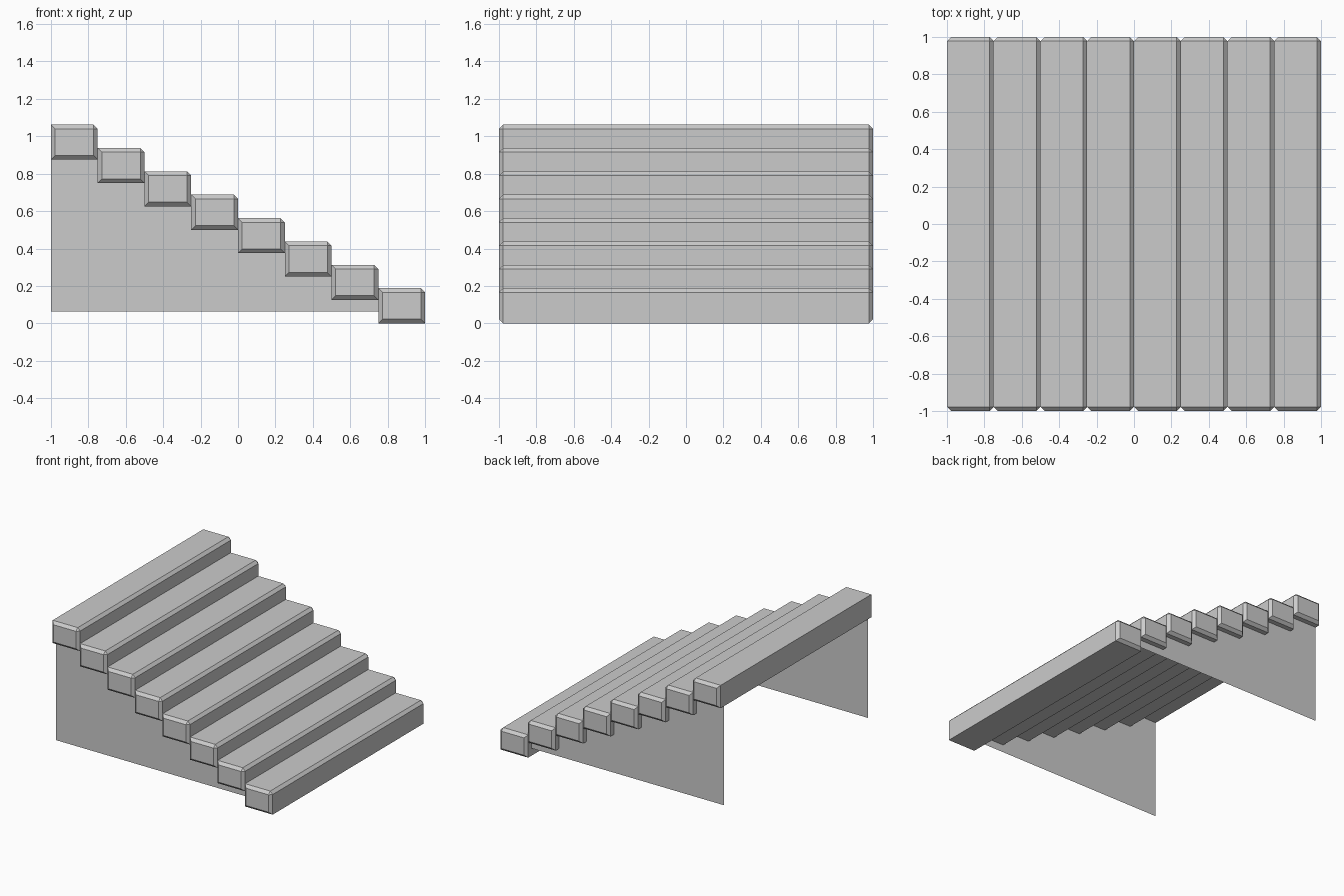
import bpy, bmesh

if "Cube" in bpy.data.objects:
    bpy.data.objects.remove(bpy.data.objects["Cube"])

STEPS = 8
RUN, RISE, THICK = 0.25, 0.125, 0.1875
BEVEL = 0.0225


def link(name, bm):
    mesh = bpy.data.meshes.new(name)
    bm.to_mesh(mesh)
    bm.free()
    obj = bpy.data.objects.new(name, mesh)
    bpy.context.collection.objects.link(obj)


def tread(i):
    # Long block with chamfered ends and a chamfered top nosing
    bm = bmesh.new()
    bmesh.ops.create_cube(bm, size=1)
    edges = []
    for e in bm.edges:
        a, b = (v.co for v in e.verts)
        around_end = a.y * b.y > 0
        mid = (a + b) / 2
        if around_end or (mid.x > 0.4 and mid.z > 0.4):
            edges.append(e)
    bmesh.ops.scale(bm, vec=(RUN, 2, THICK), verts=bm.verts)
    bmesh.ops.translate(bm, verts=bm.verts,
                        vec=(1 - RUN * (i + 0.5), 0, RISE * i + THICK / 2))
    bmesh.ops.bevel(bm, geom=edges, offset=BEVEL, offset_type='OFFSET',
                    segments=1, profile=0.5, affect='EDGES')
    link(f"step_{i + 1}", bm)


def side_panel(name, y):
    # Thin triangular skirt whose slope runs hidden inside the treads
    bm = bmesh.new()
    verts = [bm.verts.new((x, y, z))
             for x, z in ((-1, 0.0625), (0.875, 0.0625), (-1, 1.0))]
    bm.faces.new(verts if y < 0 else verts[::-1])
    link(name, bm)


for i in range(STEPS):
    tread(i)
side_panel("front_side_panel", -0.9375)
side_panel("back_side_panel", 0.9375)
